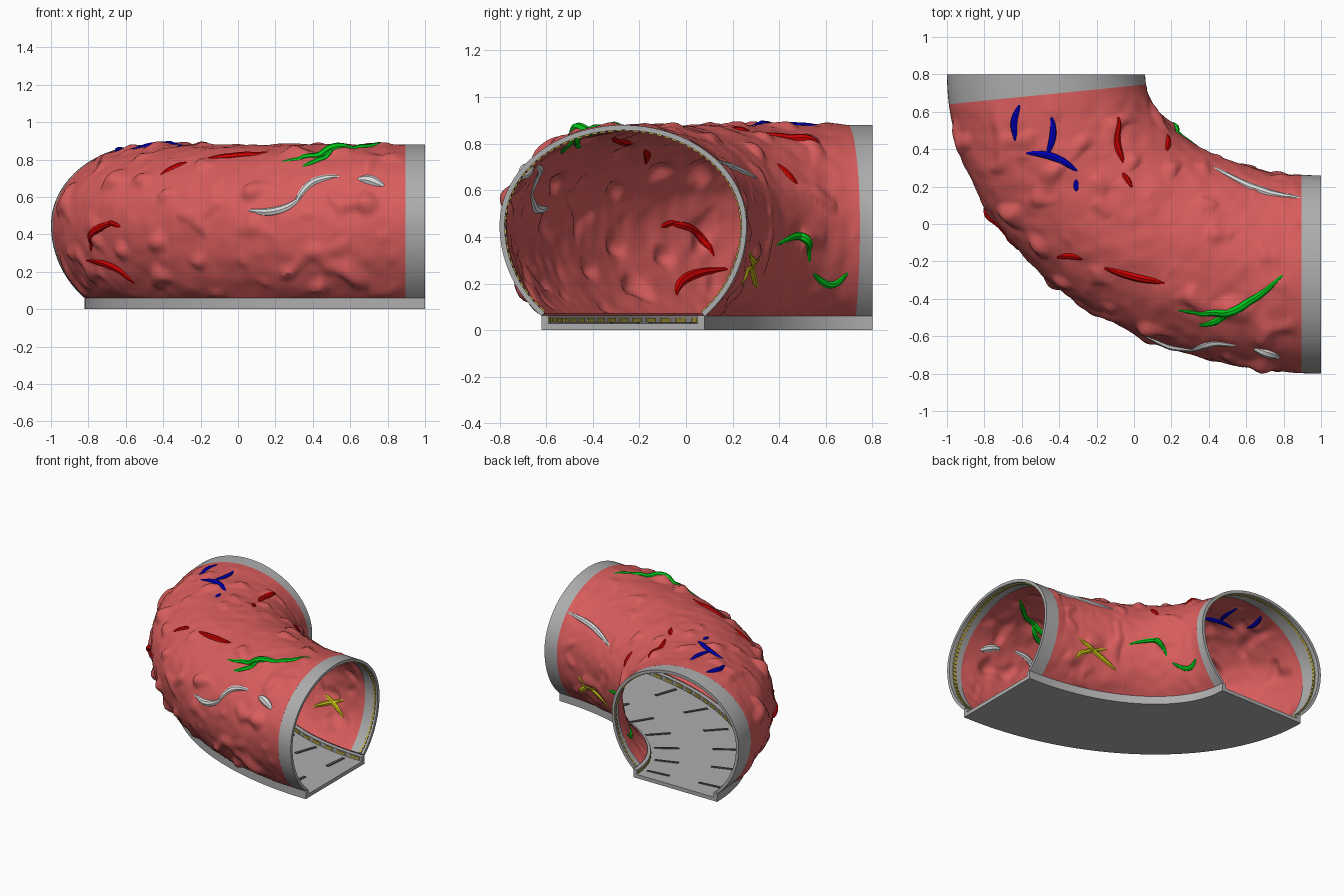
import bpy, bmesh, math
from mathutils import Vector, noise

if "Cube" in bpy.data.objects:
    bpy.data.objects.remove(bpy.data.objects["Cube"])

A, B, W, ZC = 1.47, 1.07, 0.53, 0.45      # bend half-axes, tunnel half-width, widest height
PHI0 = -0.848                              # section starts where the arch meets the base
SPAN = math.pi - 2 * PHI0
HALF = math.pi / 2


def material(name, r, g, b):
    m = bpy.data.materials.new(name)
    m.diffuse_color = (r, g, b, 1)
    m.use_nodes = True
    m.node_tree.nodes["Principled BSDF"].inputs["Base Color"].default_value = m.diffuse_color
    return m


FLESH = material("flesh_pink", 0.70, 0.11, 0.11)
GREY = material("grey", 0.42, 0.42, 0.42)
DARK = material("dark_grey", 0.10, 0.10, 0.10)
LAMP = material("dull_gold", 0.50, 0.40, 0.05)


def at(t, d, z):
    """Point on the bend: t runs along it, d is the sideways offset."""
    return Vector((1 - (A + d) * math.cos(t), 0.8 - (B + d) * math.sin(t), z))


def half_h(side):
    return 0.43 if side >= 0 else 0.52


def plain(t, phi, e=0.0):
    """Point on the smooth arch, e outside of its surface."""
    s = math.sin(phi)
    return at(t, (W + e) * math.cos(phi), ZC + (half_h(s) + e) * s)


def t_ring(d):
    """Bend angle where the straight-cut end ring begins."""
    return math.acos(0.105 / (A + d))


def lumps(t, phi):
    p = plain(t, phi)
    gaps = (t - 0.1) / 0.12, (t_ring(W * math.cos(phi)) - t) / 0.06, (HALF - PHI0 - abs(phi - HALF)) / 0.12
    fade = max(0, min(1, *gaps))
    soft = 0.011 * noise.noise(p * 4.5) + 0.006 * noise.noise(p * 13)
    return fade * (soft + 0.07 * max(0, noise.noise(p * 8 + Vector((3, 1, 7))) - 0.22))


def surface(t, phi, e=0.0):
    return plain(t, phi, e + lumps(t, phi))


def finish(ob, mat, angle=40):
    bpy.context.collection.objects.link(ob)
    ob.data.materials.append(mat)
    bpy.ops.object.select_all(action='DESELECT')
    ob.select_set(True)
    bpy.context.view_layer.objects.active = ob
    if ob.type == 'CURVE':
        bpy.ops.object.convert(target='MESH')
    bpy.ops.object.shade_smooth_by_angle(angle=math.radians(angle))


def loft(name, all_loops, mat):
    """Skin one or more rows of closed loops, capping both ends with quads."""
    bm = bmesh.new()
    for loops in all_loops:
        rows = [[bm.verts.new(p) for p in loop] for loop in loops]
        n = len(rows[0])
        for a, b in zip(rows, rows[1:]):
            for j in range(n):
                k = (j + 1) % n
                bm.faces.new((a[j], a[k], b[k], b[j]))
        for r in (rows[0], rows[-1]):
            for j in range(n // 2 - 1):
                bm.faces.new((r[j], r[j + 1], r[n - 2 - j], r[n - 1 - j]))
    bmesh.ops.recalc_face_normals(bm, faces=bm.faces)
    me = bpy.data.meshes.new(name)
    bm.to_mesh(me)
    bm.free()
    finish(bpy.data.objects.new(name, me), mat)


def shell(name, rows, n, t_of, thick, mat, point):
    phis = [PHI0 + SPAN * j / n for j in range(n + 1)]
    loops = []
    for i in range(rows + 1):
        ts = [t_of(i / rows, W * math.cos(p)) for p in phis]
        outer = [point(t, p) for t, p in zip(ts, phis)]
        inner = [point(t, p, -thick) for t, p in zip(ts, phis)]
        loops.append(outer + inner[::-1])
    loft(name, [loops], mat)


# Lumpy arch wall and the two smooth end rings
shell("tunnel_wall", 170, 110, lambda s, d: 0.1 + (t_ring(d) - 0.1) * s, 0.016, FLESH, surface)
shell("right_end_ring", 2, 72, lambda s, d: t_ring(d) + (HALF - t_ring(d)) * s, 0.022, GREY, plain)
shell("back_end_ring", 6, 72, lambda s, d: 0.1 * s, 0.022, GREY, plain)

# Floor slab with a raised curb on each side
half = [(0.321, 0.028), (0.319, 0.062), (0.35, 0.062)]
top = [(-d, z) for d, z in half[::-1]] + half
outline = top + [(d, 0) for d, z in top[::-1]]
loft("floor_slab", [[[at(HALF * i / 64, d, z) for d, z in outline] for i in range(65)]], GREY)


def block(t, w, d0, d1, z0, z1):
    return [[at(k, d, z) for d, z in ((d0, z0), (d1, z0), (d1, z1), (d0, z1))] for k in (t - w, t + w)]


# Curb lights and floor bars, in rows along both sides of the floor
lights, bars = [], []
for side, count in ((-1, 15), (1, 26)):
    step = HALF / count
    lights += [block((i + 0.5) * step, step * 0.32, side * 0.315, side * 0.322, 0.036, 0.053)
               for i in range(count)]
    mid = 0.2 * side
    bars += [block((i + 0.5) * HALF / 7, 0.009 / (1.25 + mid), mid - 0.085, mid + 0.085, 0.024, 0.034)
             for i in range(7)]
loft("curb_lights", lights, LAMP)
loft("floor_bars", bars, DARK)

# Arch lights inside each end ring
arch = []
for t0 in (0.02, HALF - 0.03):
    for i in range(70):
        a = PHI0 + SPAN * (i + 0.15) / 70
        b = a + SPAN / 100
        arch.append([[plain(t, p, e) for p, e in ((a, -0.021), (b, -0.021), (b, -0.028), (a, -0.028))]
                     for t in (t0, t0 + 0.015)])
loft("arch_lights", arch, LAMP)


def unit(x):
    return max(-1, min(1, x))


def locate(view, u, v):
    """Turn a point read from one view into (t, phi) on the wall."""
    if view == "top":
        lo, hi = -W, W
        for _ in range(30):
            d = (lo + hi) / 2
            if ((1 - u) / (A + d)) ** 2 + ((0.8 - v) / (B + d)) ** 2 > 1:
                lo = d
            else:
                hi = d
        return math.atan2((0.8 - v) / (B + d), (1 - u) / (A + d)), math.acos(unit(d / W))
    phi = math.asin(unit((v - ZC) / half_h(v - ZC)))
    if view == "inner":
        phi = math.pi - phi
    d = W * math.cos(phi)
    if view == "front":
        return math.acos(unit((1 - u) / (A + d))), phi
    return math.asin(unit((0.8 - u) / (B + d))), phi


def veins(colour, rgb, **views):
    """Tapered strands on the wall: start, end and sideways bow as seen in a view."""
    cu = bpy.data.curves.new(colour + "_veins", 'CURVE')
    cu.dimensions = '3D'
    cu.bevel_depth, cu.bevel_resolution, cu.use_fill_caps = 1.0, 2, True
    n = 24
    for view, strands in views.items():
        for u0, v0, u1, v1, bow in strands:
            du, dv = u1 - u0, v1 - v0
            size = math.hypot(du, dv)
            thick = 0.015 + 0.008 * min(1, size / 0.3)
            if colour == "white" and 0 < size < 0.15:
                thick = 0.03                      # the one plump patch
            sp = cu.splines.new('POLY')
            sp.points.add(n)
            for i, pt in enumerate(sp.points):
                s = i / n
                off = bow * math.sin(math.pi * s) / size
                t, phi = locate(view, u0 + du * s - dv * off, v0 + dv * s + du * off)
                pt.co = (*surface(t, phi, -0.007), 1)
                pt.radius = thick * (0.25 + 0.75 * max(0, math.sin(math.pi * s)) ** 0.7)
    finish(bpy.data.objects.new(colour + "_veins", cu), material(colour, *rgb))


# Coloured veins
veins("green", (0, 0.58, 0.01),
      top=[(.22, -.46, .8, -.27, -.09), (.34, -.54, .52, -.46, -.02)],
      inner=[(.38, .36, .53, .28, .09), (.54, .25, .7, .25, -.055)])
veins("blue", (0, 0, 0.55),
      top=[(-.58, .38, -.3, .28, .03), (-.44, .58, -.47, .36, .02), (-.61, .64, -.63, .44, -.02),
           (-.31, .24, -.31, .17, 0)])
veins("red", (0.6, 0, 0),
      top=[(-.09, .57, -.05, .32, -.02), (-.06, .28, -.01, .19, 0), (-.42, -.18, -.27, -.19, .01),
           (-.17, -.23, .17, -.32, -.01)],
      front=[(-.81, .26, -.55, .13, .03), (-.7, .47, -.63, .44, 0)],
      inner=[(.39, .72, .48, .62, 0)],
      outer=[(-.1, .46, .12, .3, .05)])
veins("white", (0.7, 0.7, 0.7),
      top=[(.42, .31, .9, .14, -.03)],
      front=[(.05, .53, .34, .6, -.04), (.3, .56, .55, .71, .05), (.64, .7, .78, .66, .01)])
veins("yellow", (0.65, 0.58, 0.01),
      inner=[(.22, .2, .32, .31, .01), (.27, .34, .3, .18, 0)])
